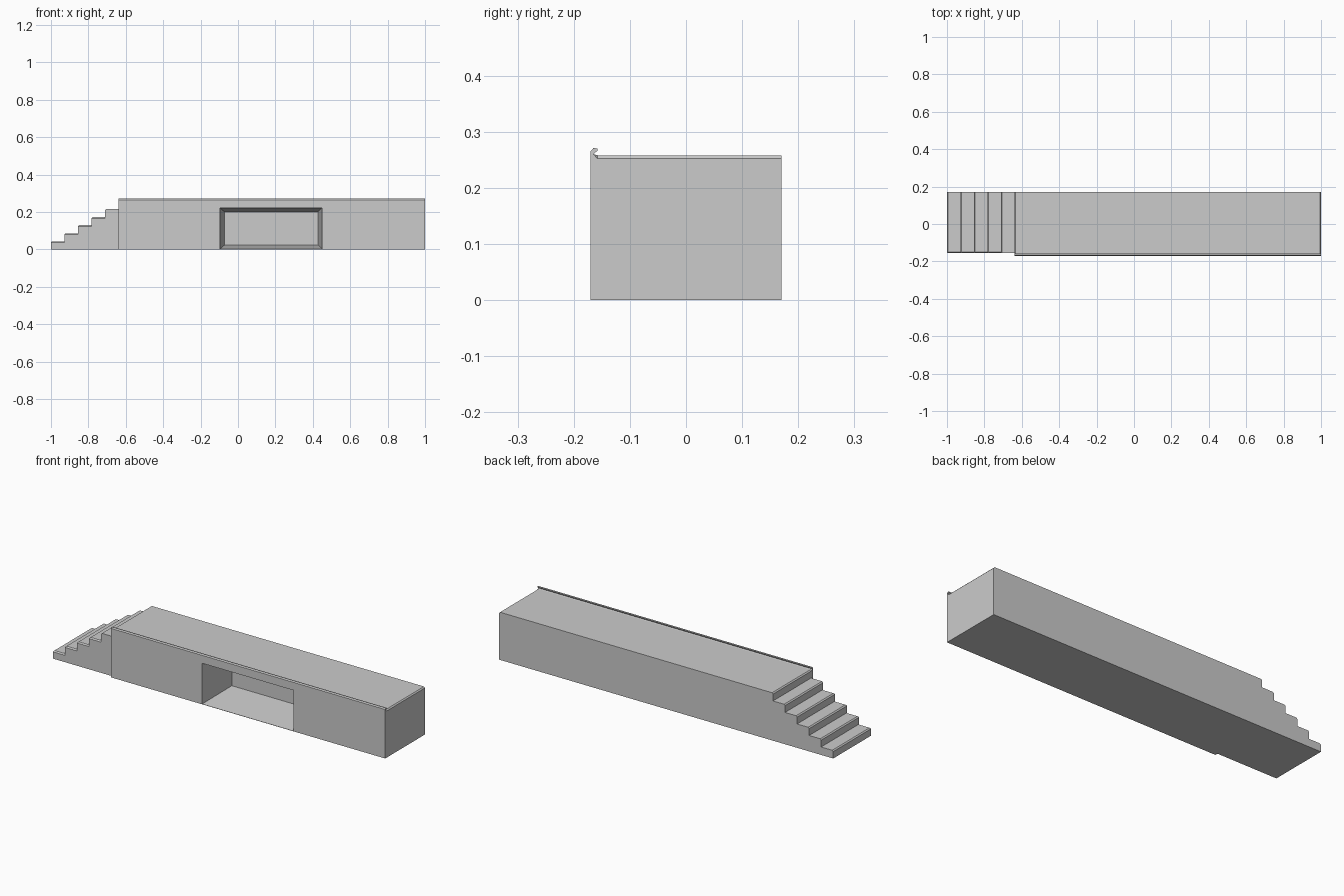
import bpy, bmesh
from mathutils import Vector

if "Cube" in bpy.data.objects:
    bpy.data.objects.remove(bpy.data.objects["Cube"])


def loft(name, rings):
    """Join matching rings of points into a closed solid."""
    bm = bmesh.new()
    loops = [[bm.verts.new(Vector(p)) for p in ring] for ring in rings]
    n = len(loops[0])
    for a, b in zip(loops, loops[1:]):
        for i in range(n):
            j = (i + 1) % n
            bm.faces.new((a[i], a[j], b[j], b[i]))
    bm.faces.new(loops[0][::-1])
    bm.faces.new(loops[-1])
    bmesh.ops.remove_doubles(bm, verts=bm.verts[:], dist=1e-5)
    bmesh.ops.recalc_face_normals(bm, faces=bm.faces[:])
    mesh = bpy.data.meshes.new(name)
    bm.to_mesh(mesh)
    bm.free()
    obj = bpy.data.objects.new(name, mesh)
    bpy.context.collection.objects.link(obj)
    return obj


X0, X1, Y = -0.64, 1.0, 0.17     # platform extents
TOP, C = 0.258, 0.006            # deck height, chamfer
STEPS, RUN, RISE = 5, 0.072, 0.043


# Platform: cross-section with a hooked front lip, chamfered deck ends
def section(x, top):
    pts = [(-Y, 0), (Y, 0), (Y, top), (-0.158, top), (-0.165, 0.26),
           (-0.158, 0.266), (-0.158, 0.27), (-0.165, 0.271), (-Y, 0.265)]
    return [(x, y, z) for y, z in pts]


platform = loft("platform", [section(X0, TOP - C), section(X0 + C, TOP),
                             section(X1 - C, TOP), section(X1, TOP - C)])


# Tapered alcove cut into the front
def rect(y, xa, xb, za, zb):
    return [(xa, y, za), (xb, y, za), (xb, y, zb), (xa, y, zb)]


cutter = loft("alcove_cutter", [rect(-0.18, -0.097, 0.451, 0.0005, 0.223),
                                rect(0.05, -0.072, 0.428, 0.023, 0.2)])
cutter.hide_render = True
cutter.hide_viewport = True
cut = platform.modifiers.new("alcove", 'BOOLEAN')
cut.operation = 'DIFFERENCE'
cut.solver = 'EXACT'
cut.object = cutter


# Stairs: stepped profile with chamfered nosings and side edges
def stair(y, drop):
    pts = [(X0, 0), (-1, 0)]
    for i in range(STEPS):
        x, z = -1 + i * RUN, (i + 1) * RISE
        t = z - (drop if i < STEPS - 1 else 0)
        pts += [(x, z - C), (x + C, t), (x + RUN, t)]
    return [(px, y, pz) for px, pz in pts]


loft("stairs", [stair(-0.155, C), stair(-0.155 + C, 0), stair(Y, 0)])
